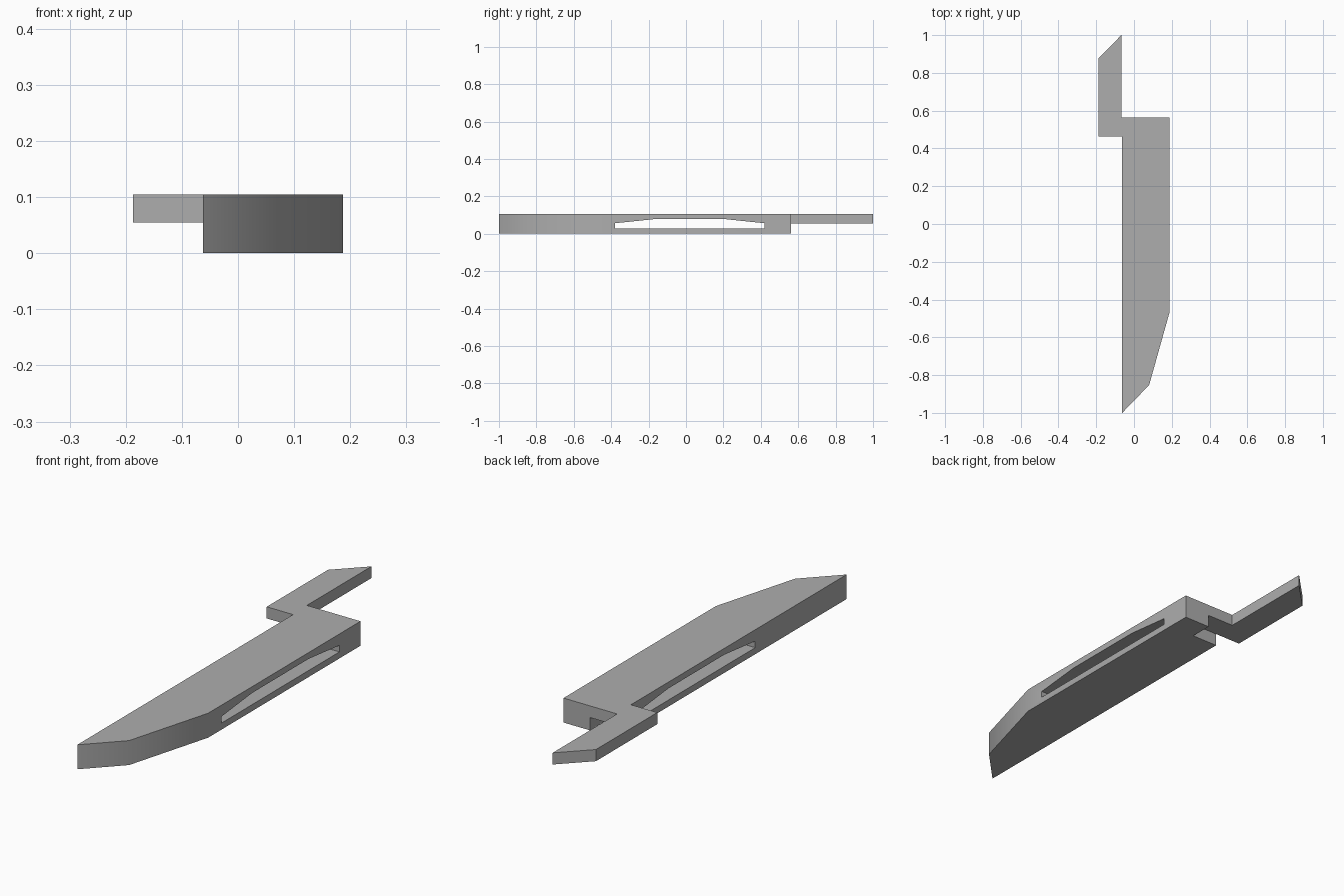
import bpy, bmesh, math
from mathutils import Vector

cube = bpy.data.objects.get("Cube")
if cube:
    bpy.data.objects.remove(cube, do_unlink=True)

HEIGHT = 0.105       # full thickness of the body
ARM_BOTTOM = 0.055   # underside of the arm

grey = bpy.data.materials.new("plain grey")
grey.use_nodes = True
grey.diffuse_color = (0.42, 0.42, 0.42, 1)
grey.node_tree.nodes["Principled BSDF"].inputs["Base Color"].default_value = grey.diffuse_color


def prism(name, points, push):
    """Extrude a closed 3D outline along a vector."""
    bm = bmesh.new()
    face = bm.faces.new([bm.verts.new(p) for p in points])
    top = bmesh.ops.extrude_face_region(bm, geom=[face])["geom"]
    bmesh.ops.translate(bm, vec=Vector(push),
                        verts=[g for g in top if isinstance(g, bmesh.types.BMVert)])
    bmesh.ops.recalc_face_normals(bm, faces=bm.faces)
    mesh = bpy.data.meshes.new(name)
    bm.to_mesh(mesh)
    bm.free()
    mesh.materials.append(grey)
    obj = bpy.data.objects.new(name, mesh)
    bpy.context.collection.objects.link(obj)
    return obj


def cut(target, cutter):
    """Subtract the cutter for good and remove it."""
    cutter.hide_render = True
    mod = target.modifiers.new("cut", "BOOLEAN")
    mod.operation = "DIFFERENCE"
    mod.solver = "EXACT"
    mod.object = cutter
    bpy.context.view_layer.objects.active = target
    bpy.ops.object.modifier_apply(modifier=mod.name)
    bpy.data.objects.remove(cutter, do_unlink=True)


# Body with pointed nose and offset rear arm, as one plan outline
plan = [(-0.0625, -1), (0.08, -0.853), (0.1875, -0.47), (0.1875, 0.5625),
        (-0.067, 0.5625), (-0.067, 1), (-0.1875, 0.878), (-0.1875, 0.4625),
        (-0.0625, 0.4625)]
body = prism("body_with_arm", [(x, y, 0) for x, y in plan], (0, 0, HEIGHT))

# Space under the arm, reaching into the rear corner of the body
under = [(-0.3, 0.4625), (0.0625, 0.4625), (0.0625, 1.2), (-0.3, 1.2)]
cut(body, prism("under_arm_cutter", [(x, y, -0.1) for x, y in under],
                (0, 0, ARM_BOTTOM + 0.1)))

# Long arched slot through the sides
slot = [(-0.38, 0.028), (-0.38, 0.056), (-0.17, 0.078),
        (0.21, 0.078), (0.42, 0.056), (0.42, 0.028)]
cut(body, prism("slot_cutter", [(-0.3, y, z) for y, z in slot], (0.6, 0, 0)))

# Soft shading across the shallow nose bends, crisp elsewhere
bpy.ops.object.select_all(action="DESELECT")
body.select_set(True)
bpy.context.view_layer.objects.active = body
bpy.ops.object.shade_smooth_by_angle(angle=math.radians(35))
